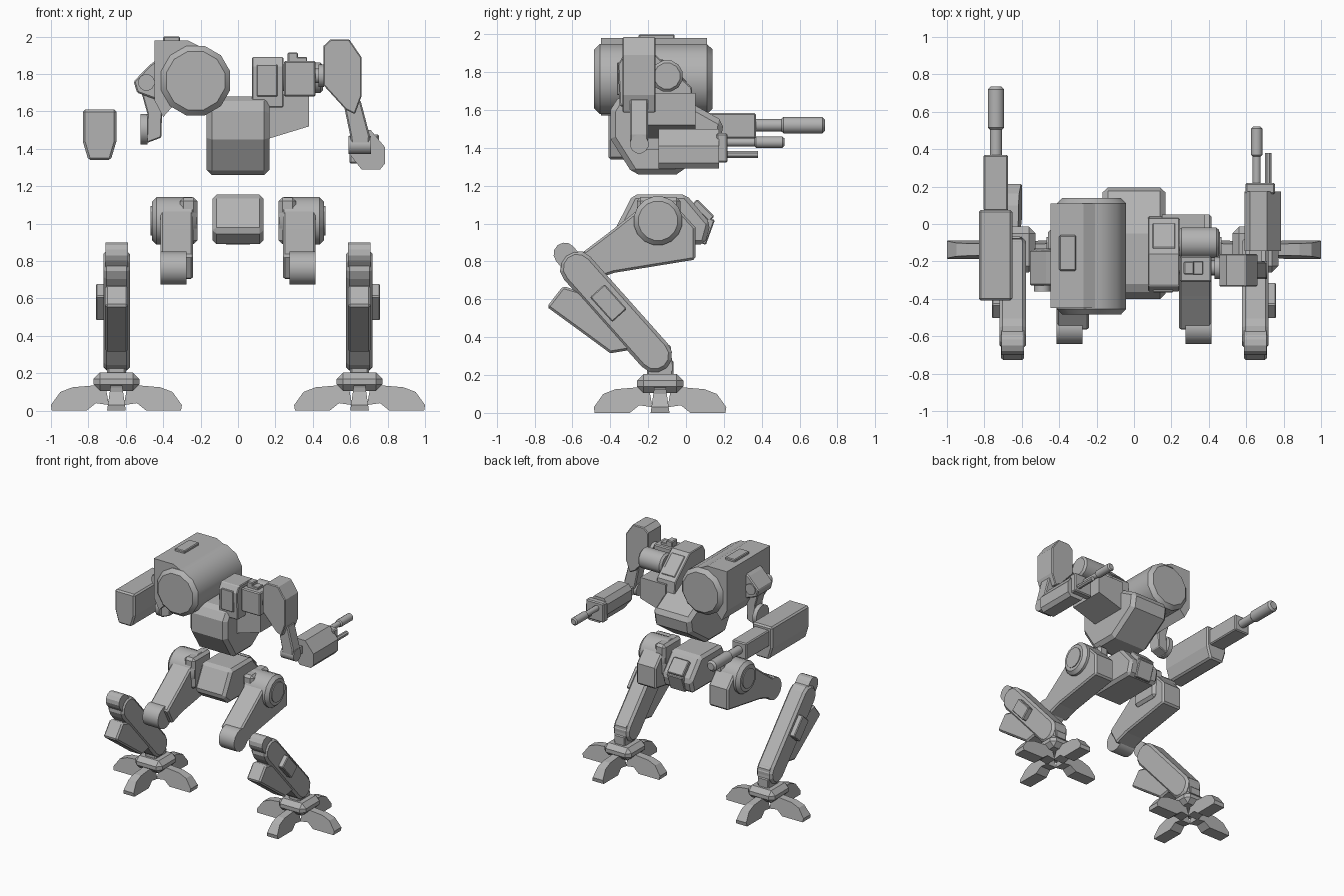
import bpy, bmesh, math
from mathutils import Matrix, Vector

default_cube = bpy.data.objects.get("Cube")
if default_cube:
    bpy.data.objects.remove(default_cube, do_unlink=True)

grey = bpy.data.materials.new("plain grey")
grey.use_nodes = True
colour = (.45, .45, .45, 1)
grey.diffuse_color = colour
grey.node_tree.nodes["Principled BSDF"].inputs["Base Color"].default_value = colour


def finish(name, bm, chamfer=0, mirror=False, smooth=False):
    bmesh.ops.recalc_face_normals(bm, faces=bm.faces)
    mesh = bpy.data.meshes.new(name)
    bm.to_mesh(mesh)
    bm.free()
    mesh.materials.append(grey)
    part = bpy.data.objects.new(name, mesh)
    bpy.context.collection.objects.link(part)
    if smooth:
        bpy.ops.object.select_all(action="DESELECT")
        part.select_set(True)
        bpy.context.view_layer.objects.active = part
        bpy.ops.object.shade_smooth_by_angle(angle=math.radians(32))
    if chamfer:
        bevel = part.modifiers.new("chamfer", "BEVEL")
        bevel.width = chamfer
        bevel.segments = 1
        bevel.limit_method = "ANGLE"
        bevel.angle_limit = math.radians(50)
    if mirror:
        part.modifiers.new("other side", "MIRROR").use_mirror_merge = False
    return part


def skin(bm, rings):
    # closed body through matching rings of points
    loops = [[bm.verts.new(point) for point in ring] for ring in rings]
    bm.faces.new(loops[0])
    bm.faces.new(loops[-1])
    count = len(loops[0])
    for low, high in zip(loops, loops[1:]):
        for i in range(count):
            j = (i + 1) % count
            bm.faces.new((low[i], low[j], high[j], high[i]))


def place(axis, along, across, up):
    return (along, across, up) if axis == "x" else (across, along, up)


def slab(name, axis, start, end, outline, chamfer=0, mirror=False):
    # outline pushed along an axis, in (y, z) for x and (x, z) for y
    bm = bmesh.new()
    skin(bm, [[place(axis, along, *point) for point in outline] for along in (start, end)])
    return finish(name, bm, chamfer, mirror)


def block(name, centre, size, chamfer=0, mirror=False, tilt=0):
    # box turned about x by tilt degrees
    bm = bmesh.new()
    turn = Matrix.Rotation(math.radians(tilt), 4, "X")
    bmesh.ops.create_cube(bm, size=1, matrix=Matrix.Translation(centre) @ turn @ Matrix.Diagonal((*size, 1)))
    return finish(name, bm, chamfer, mirror)


def tube(name, axis, start, end, middle, radius, rim=0, sides=12, mirror=False):
    # round bar whose ends step in by rim
    profile = [(start, radius), (end, radius)]
    if rim:
        profile = [(start, radius - rim), (start + rim, radius),
                   (end - rim, radius), (end, radius - rim)]
    angles = [math.tau * (i + .5) / sides for i in range(sides)]
    bm = bmesh.new()
    skin(bm, [[place(axis, along, middle[0] + r * math.cos(a), middle[1] + r * math.sin(a))
               for a in angles] for along, r in profile])
    return finish(name, bm, 0, mirror, smooth=True)


def capsule(first, last, radius, steps=6):
    # outline of a bar with round ends
    first, last = Vector(first), Vector(last)
    heading = math.atan2(*reversed(last - first))
    outline = []
    for centre, side in ((first, math.pi / 2), (last, -math.pi / 2)):
        for i in range(steps + 1):
            a = heading + side + math.pi * i / steps
            outline.append(centre + radius * Vector((math.cos(a), math.sin(a))))
    return outline


# Torso and pelvis
torso_half, pelvis_half = .168, .137
slab("torso", "x", -torso_half, torso_half,
     [(-.35, 1.68), (-.4, 1.6), (-.4, 1.45), (-.28, 1.26), (-.05, 1.26),
      (.18, 1.42), (.2, 1.54), (-.05, 1.68)], chamfer=.028)
slab("torso_side_flap", "y", -.25, .05,
     [(.15, 1.45), (.38, 1.52), (.38, 1.69), (.15, 1.69)])
slab("pelvis", "x", -pelvis_half, pelvis_half,
     [(-.28, 1.155), (-.38, .96), (-.3, .89), (.1, .89), (.13, 1), (0, 1.155)], chamfer=.022)
block("pelvis_back_plate", (0, .09, 1.07), (.14, .13, .04), chamfer=.006, tilt=-45)
block("pelvis_tail_plate", (0, .11, .96), (.14, .04, .14), chamfer=.006, tilt=-20)

# Cockpit with front and rear windows
slab("cockpit", "x", .075, .243,
     [(-.36, 1.84), (-.33, 1.89), (-.16, 1.89), (.03, 1.72), (.04, 1.62), (-.35, 1.62)],
     chamfer=.006)
block("front_window", (.156, -.355, 1.765), (.11, .02, .17), chamfer=.004)
block("rear_window", (.16, -.065, 1.805), (.12, .18, .014), chamfer=.004, tilt=-42)

# Left shoulder
block("shoulder_block", (.33, -.24, 1.775), (.17, .14, .19), chamfer=.008)
tube("shoulder_drum", "x", .24, .455, (-.1, 1.78), radius=.085, rim=.015)
block("shoulder_cap", (.293, -.235, 1.885), (.055, .07, .06), chamfer=.006)
block("shoulder_rail", (.34, -.235, 1.875), (.06, .07, .03), chamfer=.004)
tube("shoulder_pin", "x", .4, .47, (-.235, 1.79), radius=.04)
tube("shoulder_ring", "x", .43, .46, (-.235, 1.79), radius=.062)

# Left arm
slab("left_upper_arm", "y", -.335, -.16,
     [(.457, 1.95), (.495, 1.985), (.595, 1.985), (.66, 1.89), (.66, 1.68),
      (.625, 1.585), (.575, 1.61), (.457, 1.74)], chamfer=.006)
slab("left_forearm", "y", -.295, -.2,
     [(.56, 1.66), (.655, 1.66), (.705, 1.47), (.7, 1.4), (.61, 1.4), (.6, 1.47)],
     chamfer=.008)
tube("left_wrist", "x", .59, .71, (-.247, 1.42), radius=.05)
block("left_wrist_link", (.65, -.18, 1.42), (.07, .1, .06))

# Left twin gun
slab("left_gun_body", "y", -.145, .175,
     [(.59, 1.38), (.66, 1.29), (.76, 1.29), (.785, 1.32), (.785, 1.41),
      (.71, 1.5), (.62, 1.5), (.59, 1.46)])
block("left_gun_muzzle", (.675, .19, 1.4), (.16, .06, .155), chamfer=.008)
tube("left_main_barrel", "y", .2, .4, (.656, 1.43), radius=.022)
tube("left_main_barrel_sleeve", "y", .36, .52, (.656, 1.43), radius=.031, rim=.01)
tube("left_small_barrel", "y", .2, .38, (.718, 1.365), radius=.019, sides=8)

# Right shoulder pod
tube("pod_drum", "y", -.485, .14, (-.227, 1.764), radius=.192, rim=.03)
slab("pod_housing", "y", -.45, .11,
     [(-.447, 1.98), (-.27, 1.98), (-.18, 1.935), (-.23, 1.76), (-.4, 1.57), (-.447, 1.66)])
block("pod_top_hatch", (-.355, -.155, 1.985), (.09, .19, .03), chamfer=.006)

# Right arm
slab("right_shoulder", "y", -.33, -.14,
     [(-.43, 1.88), (-.47, 1.85), (-.558, 1.76), (-.54, 1.7), (-.43, 1.66)], chamfer=.008)
tube("right_elbow", "y", -.36, -.13, (-.49, 1.755), radius=.045)
slab("right_forearm", "y", -.3, -.2,
     [(-.53, 1.75), (-.5, 1.8), (-.45, 1.77), (-.405, 1.63), (-.41, 1.46),
      (-.49, 1.43), (-.485, 1.59)], chamfer=.006)
tube("right_hand_mount", "x", -.52, -.485, (-.25, 1.505), radius=.085)

# Right cannon
slab("cannon_body", "y", -.41, .075,
     [(-.83, 1.44), (-.8, 1.34), (-.68, 1.34), (-.65, 1.44), (-.65, 1.61), (-.83, 1.61)],
     chamfer=.012)
block("cannon_muzzle", (-.739, .22, 1.517), (.132, .3, .133), chamfer=.008)
tube("cannon_barrel", "y", .36, .55, (-.738, 1.52), radius=.034)
tube("cannon_barrel_sleeve", "y", .5, .735, (-.738, 1.52), radius=.045, rim=.015)

# Upper legs, mirrored to both sides
hip, knee = (-.148, 1.015), (-.553, .762)
tube("hip_drums", "x", .22, .46, hip, radius=.13, rim=.025, sides=16, mirror=True)
tube("hip_caps", "x", .45, .467, hip, radius=.08, sides=16, mirror=True)
block("hip_blocks", (.264, -.145, 1.015), (.094, .23, .25), chamfer=.02, mirror=True)
slab("thighs", "x", .24, .415,
     [(-.22, 1.1), (-.06, 1.1), (.05, .98), (.05, .81), (-.38, .74),
      (-.5, .7), (-.57, .83), (-.385, .97)], chamfer=.012, mirror=True)
tube("knees", "x", .275, .415, knee, radius=.09, sides=16, mirror=True)

# Lower legs
slab("shins", "x", .577, .72, capsule((-.575, .765), (-.165, .305), radius=.092),
     chamfer=.018, mirror=True)
slab("shin_knee_caps", "x", .588, .708, capsule((-.64, .84), (-.55, .73), radius=.06),
     mirror=True)
slab("shin_guards", "x", .587, .71,
     [(-.65, .67), (-.735, .56), (-.57, .44), (-.4, .315), (-.22, .345), (-.42, .6)],
     chamfer=.012, mirror=True)
block("shin_side_boxes", (.73, -.41, .58), (.06, .176, .104), chamfer=.006, mirror=True, tilt=-48)
slab("heel_guards", "x", .6, .7, [(-.25, .5), (-.08, .35), (-.07, .22), (-.15, .25)], mirror=True)

# Feet: ankle, hub and four toes each
foot = Vector((.65, -.137, 0))
block("ankles", foot + Vector((0, 0, .22)), (.1, .14, .12), chamfer=.01, mirror=True)
block("foot_hubs", foot + Vector((0, 0, .155)), (.245, .245, .1), chamfer=.035, mirror=True)
toe_outline = [(.06, .14), (.235, .125), (.3, .1), (.35, .03), (.345, 0),
               (.16, 0), (.11, .04), (.04, .03)]
for quarter, direction in enumerate(("outer", "back", "inner", "front")):
    turn = Matrix.Rotation(quarter * math.pi / 2, 3, "Z")
    bm = bmesh.new()
    # toes narrow towards the top
    skin(bm, [[foot + turn @ Vector((reach, side * (.05 - height / 7), height))
               for reach, height in toe_outline] for side in (-1, 1)])
    finish(direction + "_toes", bm, mirror=True)
